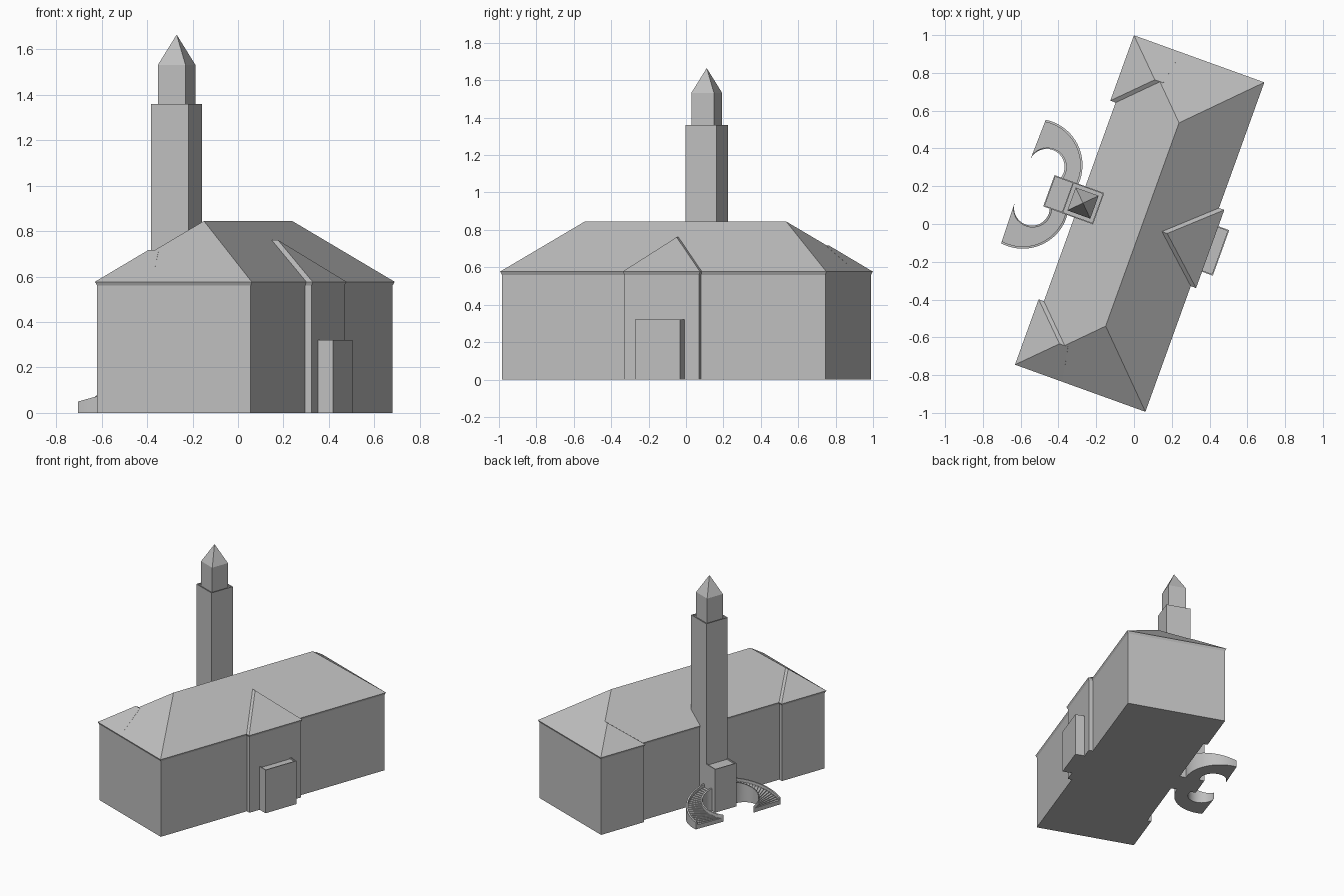
import bpy, bmesh, math
from mathutils import Matrix, Vector

cube = bpy.data.objects.get("Cube")
if cube:
    bpy.data.objects.remove(cube, do_unlink=True)

# Plain stone-grey finish
GREY = (0.52, 0.52, 0.52, 1.0)
mat = bpy.data.materials.new("light_grey")
mat.use_nodes = True
mat.diffuse_color = GREY
mat.node_tree.nodes["Principled BSDF"].inputs["Base Color"].default_value = GREY

# The building is designed square, then turned on its plot
PLACE = Matrix.Translation((0.03, 0.0025, 0)) @ Matrix.Rotation(math.radians(-19.85), 4, "Z")
EAVE, WALL_TOP, OVERHANG = 0.577, 0.56, 0.008


def finish(bm, name):
    bmesh.ops.recalc_face_normals(bm, faces=bm.faces)
    bm.transform(PLACE)
    mesh = bpy.data.meshes.new(name)
    bm.to_mesh(mesh)
    bm.free()
    mesh.materials.append(mat)
    obj = bpy.data.objects.new(name, mesh)
    bpy.context.collection.objects.link(obj)
    return obj


def rect(x0, x1, y0, y1, z):
    return [(x0, y0, z), (x1, y0, z), (x1, y1, z), (x0, y1, z)]


def prism(bm, base, tops):
    """Solid from a four-sided base with its own height at each corner."""
    low = [bm.verts.new((x, y, 0)) for x, y in base]
    high = [bm.verts.new((x, y, z)) for (x, y), z in zip(base, tops)]
    bm.faces.new(low)
    bm.faces.new(high)
    for i in range(4):
        j = (i + 1) % 4
        bm.faces.new((low[i], low[j], high[j], high[i]))


def box(name, x0, x1, y0, y1, z0, z1, rim=0, depth=0):
    """Box with an optional sunken top inside a thin rim."""
    bm = bmesh.new()
    size = Vector((x1 - x0, y1 - y0, z1 - z0))
    mid = Vector((x0 + x1, y0 + y1, z0 + z1)) / 2
    bmesh.ops.create_cube(bm, size=1, matrix=Matrix.Translation(mid) @ Matrix.Diagonal((*size, 1)))
    if rim:
        top = max(bm.faces, key=lambda f: f.calc_center_median().z)
        bmesh.ops.inset_region(bm, faces=[top], thickness=rim)
        inner = bmesh.ops.extrude_discrete_faces(bm, faces=[top])["faces"][0]
        bmesh.ops.translate(bm, verts=inner.verts, vec=(0, 0, -depth))
    return finish(bm, name)


def hull(name, points):
    bm = bmesh.new()
    for p in points:
        bm.verts.new(p)
    bmesh.ops.convex_hull(bm, input=bm.verts)
    bmesh.ops.dissolve_limit(bm, angle_limit=0.01, verts=bm.verts, edges=bm.edges)
    return finish(bm, name)


def hipped_block(name, x0, x1, y0, y1, ridge):
    """Walls, flared cornice and hipped roof; the extents are those of the eaves."""
    o = OVERHANG
    inner = (x0 + o, x1 - o, y0 + o, y1 - o)
    box(name + "_walls", *inner, 0, WALL_TOP)
    hull(name + "_roof", rect(*inner, WALL_TOP) + rect(x0, x1, y0, y1, EAVE) + ridge)


# Main hall, with its long ridge
hipped_block("main_hall", -0.337, 0.367, -0.927, 0.927,
             [(0.015, -0.572, 0.845), (0.015, 0.572, 0.845)])

# Corner wings stepping out of the tower side
for side, s in (("south", -1), ("north", 1)):
    y0, y1 = sorted((s * 0.927, s * 0.559))
    hipped_block(side + "_wing", -0.367, -0.1, y0, y1,
                 [(-0.183, s * 0.743, 0.717), (-0.135, s * 0.743, 0.717)])

# Projecting entrance bay and its porch
hipped_block("entrance_bay", 0.1, 0.397, -0.22, 0.22,
             [(0.155, 0, 0.761), (0.1, 0, 0.761)])
box("entrance_porch", 0.38, 0.458, -0.128, 0.128, 0, 0.32, 0.01, 0.01)

# Tower, lantern and pointed cap
TX = -0.319
box("tower_shaft", TX - 0.088, TX + 0.088, -0.088, 0.088, 0, 1.36, 0.009, 0.012)
h = 0.0645
box("tower_lantern", TX - h, TX + h, -h, h, 1.34, 1.532)
hull("tower_cap", rect(TX - h, TX + h, -h, h, 1.532) + [(TX, 0, 1.665)])
box("tower_porch", -0.511, TX - 0.08, -0.088, 0.088, 0, 0.32, 0.01, 0.01)


# Curved flared stairs on both sides of the tower porch
def stair_edges(t):
    """Outer and inner stair edge, from the foot (0) to the landing (1)."""
    a, b = math.radians(98 - 102 * t), math.radians(175 - 192 * t)
    outer = Vector((-0.62 + 0.245 * math.cos(a), 0.105 + 0.245 * math.sin(a)))
    inner = Vector((-0.565 + 0.095 * math.cos(b), 0.115 + 0.095 * math.sin(b)))
    across = (inner - outer).normalized() * 0.012
    return outer, outer + across, inner - across, inner


STEPS = 20
for side, s in (("south", -1), ("north", 1)):
    treads, walls = bmesh.new(), bmesh.new()
    for i in range(STEPS):
        t0, t1 = i / STEPS, (i + 1) / STEPS
        a, b = ([(p.x, s * p.y) for p in stair_edges(t)] for t in (t0, t1))
        z0, z1 = 0.05 + 0.115 * t0, 0.05 + 0.115 * t1
        prism(treads, (a[1], a[2], b[2], b[1]), [z1 - 0.025] * 4)
        for k in (0, 2):
            prism(walls, (a[k], a[k + 1], b[k + 1], b[k]), (z0, z0, z1, z1))
    finish(treads, side + "_stair_treads")
    # Join the wall segments into continuous parapets
    bmesh.ops.remove_doubles(walls, verts=walls.verts, dist=0.0001)
    shared = [f for f in walls.faces if all(len(e.link_faces) > 2 for e in f.edges)]
    bmesh.ops.delete(walls, geom=shared, context="FACES_ONLY")
    parapets = finish(walls, side + "_stair_parapets")
    bpy.ops.object.select_all(action="DESELECT")
    parapets.select_set(True)
    bpy.context.view_layer.objects.active = parapets
    bpy.ops.object.shade_smooth_by_angle(angle=math.radians(30))
